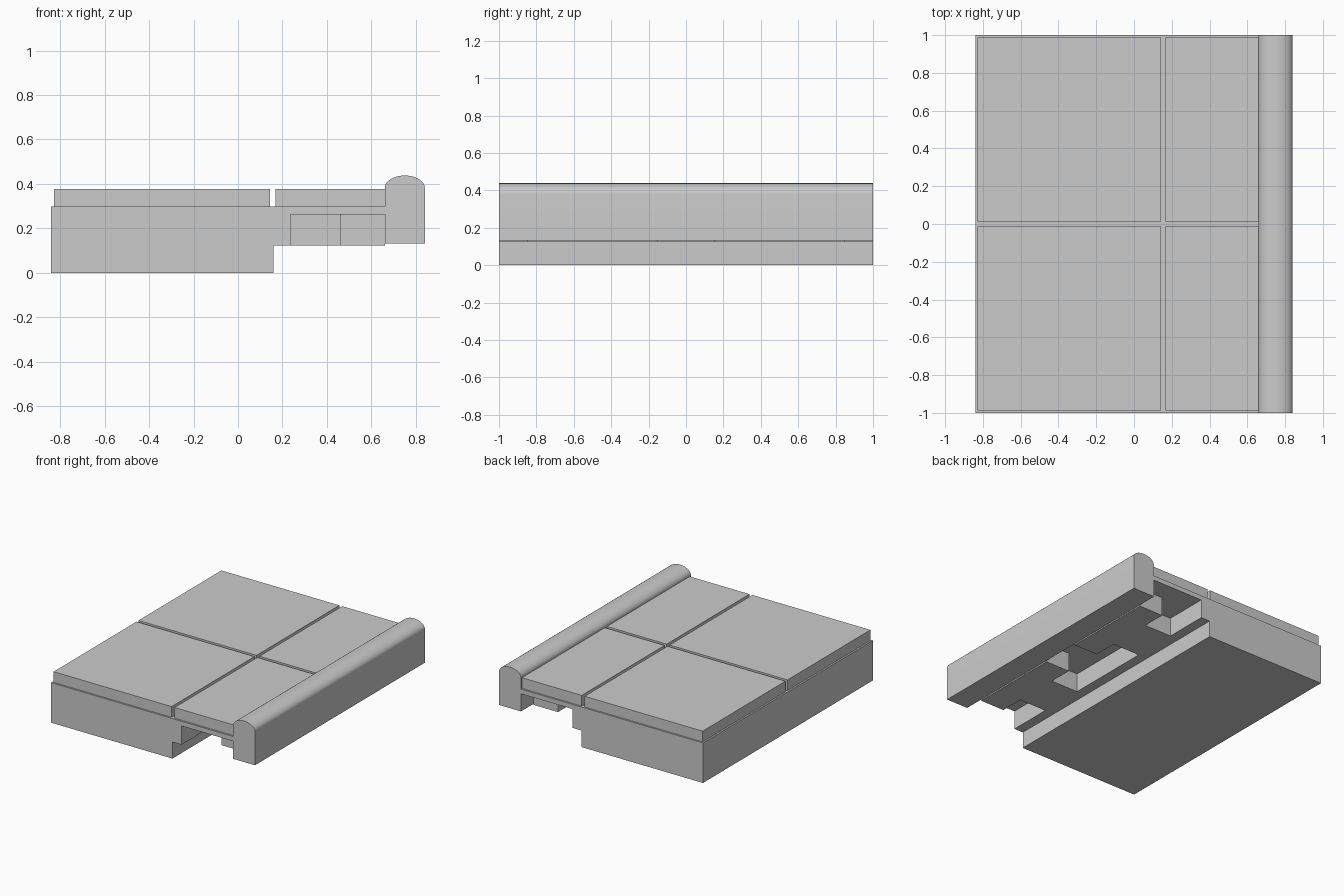
import bpy
import math

if "Cube" in bpy.data.objects:
    bpy.data.objects.remove(bpy.data.objects["Cube"], do_unlink=True)

# One plain grey for the whole model
GREY = (0.6, 0.6, 0.6, 1.0)
grey = bpy.data.materials.new("plain_grey")
grey.use_nodes = True
grey.diffuse_color = GREY
grey.node_tree.nodes["Principled BSDF"].inputs["Base Color"].default_value = GREY


def prism(name, outline, place, low, high):
    """Extrude a counter-clockwise outline between two levels set by place."""
    n = len(outline)
    verts = [place(a, b, low) for a, b in outline]
    verts += [place(a, b, high) for a, b in outline]
    faces = [tuple(reversed(range(n))), tuple(range(n, 2 * n))]
    faces += [(i, (i + 1) % n, (i + 1) % n + n, i + n) for i in range(n)]
    mesh = bpy.data.meshes.new(name)
    mesh.from_pydata(verts, [], faces)
    mesh.materials.append(grey)
    obj = bpy.data.objects.new(name, mesh)
    bpy.context.collection.objects.link(obj)
    return obj


def along_y(a, b, level):
    return (a, -level, b)


def along_z(a, b, level):
    return (a, b, level)


# Stepped base with a thin overhanging shelf
left, step, ledge, inner, outer = -0.84, 0.16, 0.235, 0.66, 0.84
under, shelf, deck = 0.123, 0.263, 0.298
prism("base", [(left, 0), (step, 0), (step, under), (ledge, under),
               (ledge, shelf), (inner, shelf), (inner, deck), (left, deck)],
      along_y, -1, 1)

# T-shaped supports under the shelf
stem, bar, mid = 0.17, 0.35, 0.46
for side, label in ((-1, "front"), (1, "back")):
    c = side * 0.5
    prism(label + "_support",
          [(ledge, c - stem), (mid, c - stem), (mid, c - bar), (inner, c - bar),
           (inner, c + bar), (mid, c + bar), (mid, c + stem), (ledge, c + stem)],
          along_z, under, shelf)

# Four flat cushions separated by narrow gaps
for label, x0, x1 in (("wide", -0.828, 0.144), ("narrow", 0.168, inner)):
    for side, y0, y1 in (("front", -0.987, -0.012), ("back", 0.012, 0.987)):
        prism(side + "_" + label + "_cushion",
              [(x0, y0), (x1, y0), (x1, y1), (x0, y1)], along_z, deck, 0.378)

# Upright rail with a rounded top
centre, half, shoulder, rise = (inner + outer) / 2, (outer - inner) / 2, 0.382, 0.056
steps = 24
dome = [(centre + half * math.cos(math.pi * i / steps),
         shoulder + rise * math.sin(math.pi * i / steps)) for i in range(steps + 1)]
rail = prism("rounded_rail", [(inner, 0.132), (outer, 0.132)] + dome, along_y, -1, 1)
bpy.ops.object.select_all(action="DESELECT")
rail.select_set(True)
bpy.context.view_layer.objects.active = rail
bpy.ops.object.shade_smooth_by_angle(angle=math.radians(35))
